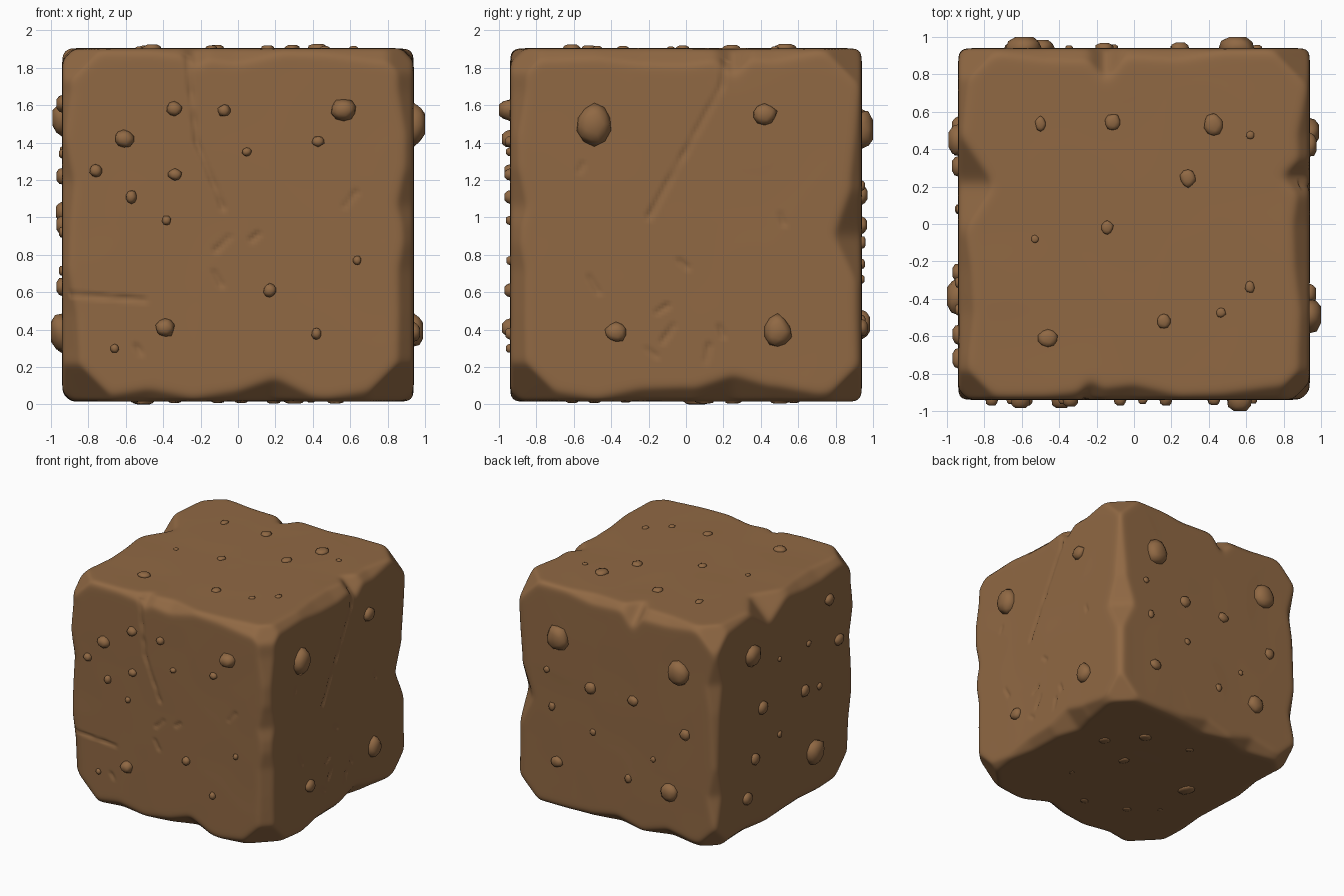
import bpy, bmesh, random
from mathutils import Vector, noise

if "Cube" in bpy.data.objects:
    bpy.data.objects.remove(bpy.data.objects["Cube"])

random.seed(7)
H = (0.94, 0.94, 0.945)      # half sizes of the block
CZ = 0.96                    # height of its centre

dirt = bpy.data.materials.new("earth brown")
dirt.diffuse_color = (0.28, 0.14, 0.057, 1)
dirt.use_nodes = True
dirt.node_tree.nodes["Principled BSDF"].inputs["Base Color"].default_value = dirt.diffuse_color


def make_object(bm, name):
    me = bpy.data.meshes.new(name)
    bm.to_mesh(me)
    bm.free()
    me.materials.append(dirt)
    for p in me.polygons:
        p.use_smooth = True
    ob = bpy.data.objects.new(name, me)
    ob.location.z = CZ
    bpy.context.collection.objects.link(ob)


def sg(v):
    return 1 if v >= 0 else -1


# ---- worn edges: a chamfer whose width wanders along each of the 12 edges
N = 8
SIGNS = [(a, b) for a in (-1, 1) for b in (-1, 1)]
knots = {(k, a, b): [random.uniform(0.02, 0.1) for _ in range(N + 1)]
         for k in range(3) for a, b in SIGNS}

# one larger chip on some edges: (axis along edge, signs) -> position, half width, depth
CHIPS = {
    (2, 1, 1): (-0.06, 0.25, 0.1),
    (2, 1, -1): (0.1, 0.2, 0.05),
    (0, -1, 1): (-0.23, 0.06, 0.06),
    (0, 1, 1): (-0.15, 0.09, 0.12),
    (1, 1, 1): (0.25, 0.09, 0.1),
    (1, -1, 1): (0.2, 0.25, 0.1),
    (0, -1, -1): (0.2, 0.2, 0.08),
    (1, 1, -1): (0.25, 0.2, 0.08),
}


def edge_cut(k, si, sj, t):
    f = min(max((t / 0.95 + 1) / 2, 0), 0.9999) * N
    i = int(f)
    a = knots[k, si, sj]
    c = a[i] + (a[i + 1] - a[i]) * (f - i)
    if (k, si, sj) in CHIPS:
        pos, w, d = CHIPS[k, si, sj]
        c += d * max(0, 1 - abs(t - pos) / w)
    return c


# ---- cracks: (axis, sign, depth, width, points on that face)
MARKS = [
    (1, -1, 0.02, 0.02, [(-0.28, 1.92), (-0.22, 1.4), (-0.08, 1.05)]),
    (1, -1, 0.02, 0.02, [(-0.94, 0.59), (-0.5, 0.56)]),
    (0, 1, 0.015, 0.022, [(0.22, 1.92), (0.19, 1.7), (-0.2, 1.0)]),
]
# short random scuffs on the front and right faces
for ax, s, count in ((1, -1, 5), (0, 1, 9)):
    for _ in range(count):
        a = Vector((random.uniform(-0.6, 0.7), random.uniform(0.2, 1.3)))
        b = a + Vector((random.uniform(-0.05, 0.08), random.uniform(0.03, 0.09)))
        MARKS.append((ax, s, 0.014, 0.02, [a, b]))
SEGS = [(ax, s, d, w, [(Vector(a), Vector(b)) for a, b in zip(pts, pts[1:])])
        for ax, s, d, w, pts in MARKS]


def seg_dist(p, a, b):
    ab = b - a
    t = max(0, min(1, (p - a).dot(ab) / ab.length_squared))
    return (p - a - ab * t).length


# ---- the block itself
bm = bmesh.new()
bmesh.ops.create_cube(bm, size=2)
bmesh.ops.subdivide_edges(bm, edges=bm.edges[:], cuts=119, use_grid_fill=True)
for v in bm.verts:
    p = [v.co[a] * H[a] for a in range(3)]
    for k in range(3):                                   # edges
        i, j = [a for a in range(3) if a != k]
        si, sj = sg(p[i]), sg(p[j])
        over = abs(p[i]) + abs(p[j]) - (H[i] + H[j] - edge_cut(k, si, sj, p[k]))
        if over > 0:
            p[i] -= si * over / 2
            p[j] -= sj * over / 2
    s = tuple(sg(c) for c in p)                          # corners
    cut = 0.3 if s[1] < 0 and s[2] < 0 else 0.22
    over = sum(abs(c) for c in p) - (sum(H) - cut)
    if over > 0:
        p = [c - q * over / 3 for c, q in zip(p, s)]
    v.co = p
for _ in range(10):
    bmesh.ops.smooth_vert(bm, verts=bm.verts[:], factor=0.5,
                          use_axis_x=True, use_axis_y=True, use_axis_z=True)
for v in bm.verts:                                       # cracks and slight unevenness
    p = v.co.copy()
    ax = max(range(3), key=lambda a: abs(p[a]) / H[a])
    s = sg(p[ax])
    q = Vector([p[a] + (CZ if a == 2 else 0) for a in range(3) if a != ax])
    dent = 0.004 * max(0, noise.noise(p * 2.5))
    for max_, ms, d, w, sl in SEGS:
        if max_ == ax and ms == s:
            dist = min(seg_dist(q, a, b) for a, b in sl)
            if dist < w:
                dent += d * (1 - dist / w) * (0.7 + 0.6 * noise.noise(p * 12))
    v.co[ax] -= s * dent
make_object(bm, "dirt_block")


# ---- pebbles: the large ones are placed (u, v, radius), small ones scattered between
def pebbles(side, ax, s, bulge, small, placed):
    stones = list(placed)
    while len(stones) < len(placed) + small:
        u, v = random.uniform(-0.7, 0.7), random.uniform(-0.7, 0.7)
        v += CZ if ax != 2 else 0
        if all((u - a) ** 2 + (v - b) ** 2 > 0.04 for a, b, _ in stones):
            stones.append((u, v, random.uniform(0.02, 0.034)))
    bm = bmesh.new()
    ui, vi = [a for a in range(3) if a != ax]
    for u, v, r in stones:
        seed = Vector((u * 9, v * 9, ax * 5 + s))
        stretch = random.uniform(0.88, 1.1)
        for vert in bmesh.ops.create_icosphere(bm, subdivisions=2, radius=1)["verts"]:
            c = vert.co.copy()
            k = 1 + 0.22 * noise.noise(c * 1.3 + seed)   # lumpy outline
            out = [0, 0, 0]
            out[ui] = u + c.x * r * k * stretch
            out[vi] = v + c.y * r * k / stretch
            out[ax] = s * (H[ax] + min(1, 1.2 * c.z) * bulge * r)
            if ax != 2:
                out[2] -= CZ
            vert.co = out
    bmesh.ops.recalc_face_normals(bm, faces=bm.faces[:])
    make_object(bm, side + "_pebbles")


pebbles("front", 1, -1, 0.9, 8, [
    (.565, 1.575, .065), (-.61, 1.42, .05), (-.39, .41, .05), (-.76, 1.25, .035),
    (-.57, 1.11, .033), (-.34, 1.58, .04), (.17, .61, .035)])
pebbles("right", 0, 1, 0.6, 0, [
    (-.49, 1.5, .1), (.42, 1.55, .06), (-.375, .385, .055), (.49, .39, .08)])
pebbles("back", 1, 1, 0.6, 5, [
    (.55, 1.47, .1), (-.59, 1.47, .1), (.245, 1.12, .05), (-.16, 1.12, .045),
    (-.65, .96, .045), (.56, .41, .05), (-.5, .43, .075)])
pebbles("left", 0, -1, 0.6, 4, [
    (.45, 1.53, .085), (-.59, 1.61, .05), (-.72, 1.22, .05), (-.26, .96, .05),
    (.31, 1.03, .055), (-.39, .39, .1), (.41, .63, .05), (.52, .33, .055)])
pebbles("top", 2, 1, 0.4, 6, [
    (-.115, .545, .043), (.425, .53, .056), (.29, .245, .044), (.16, -.52, .038),
    (-.46, -.61, .05)])
pebbles("bottom", 2, -1, 0.22, 5, [
    (.52, .25, .045), (.3, .5, .05), (-.51, .06, .068), (.19, .1, .045)])
